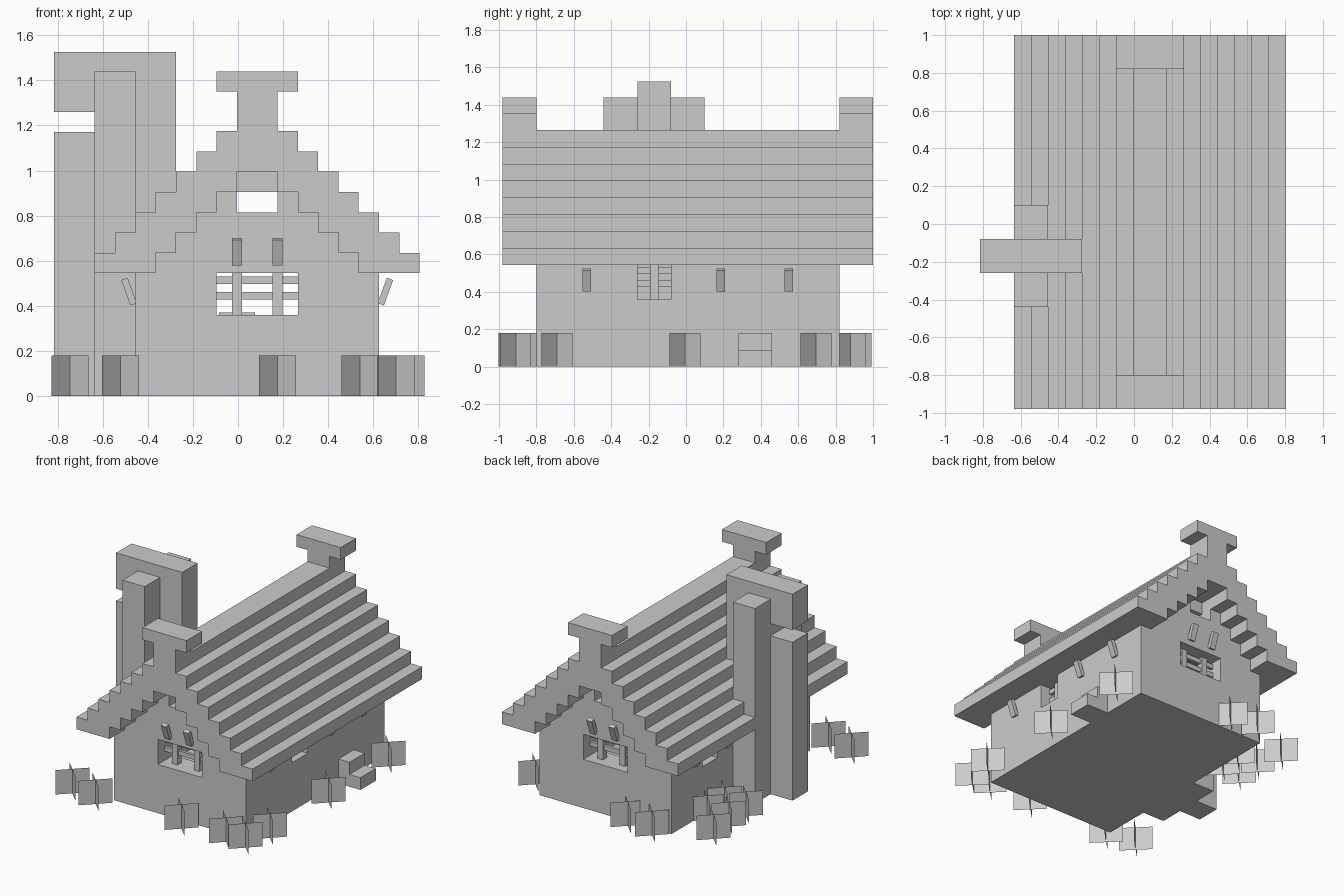
import bpy, bmesh, math
from mathutils import Vector, Matrix

if "Cube" in bpy.data.objects:
    bpy.data.objects.remove(bpy.data.objects["Cube"], do_unlink=True)

U = 0.18             # one block
H = U / 2            # one half step
CX = 0.085           # ridge line
EAVE = 0.545
Y0, Y1 = -0.80, 0.82  # gable wall faces

stone = bpy.data.materials.new("plain grey")
stone.use_nodes = True
stone.diffuse_color = (0.6, 0.6, 0.6, 1)
stone.node_tree.nodes["Principled BSDF"].inputs["Base Color"].default_value = (0.6, 0.6, 0.6, 1)


def finish(name, bm):
    bmesh.ops.recalc_face_normals(bm, faces=bm.faces)
    mesh = bpy.data.meshes.new(name)
    bm.to_mesh(mesh)
    bm.free()
    mesh.materials.append(stone)
    obj = bpy.data.objects.new(name, mesh)
    bpy.context.collection.objects.link(obj)
    return obj


def add_box(bm, x, y, z):
    lo, hi = Vector((x[0], y[0], z[0])), Vector((x[1], y[1], z[1]))
    mat = Matrix.Translation((lo + hi) / 2) @ Matrix.Diagonal((*(hi - lo), 1))
    bmesh.ops.create_cube(bm, size=1, matrix=mat)


def boxes(name, *items):
    bm = bmesh.new()
    for item in items:
        add_box(bm, *item)
    return finish(name, bm)


def prism(name, outline, y):
    """Extrude an x-z outline along y."""
    bm = bmesh.new()
    face = bm.faces.new([bm.verts.new((px, y[0], pz)) for px, pz in outline])
    ext = bmesh.ops.extrude_face_region(bm, geom=[face])
    moved = [v for v in ext["geom"] if isinstance(v, bmesh.types.BMVert)]
    bmesh.ops.translate(bm, verts=moved, vec=(0, y[1] - y[0], 0))
    return finish(name, bm)


def steps(half_width, count):
    """Left-hand stair line rising from the eave to the ridge."""
    pts = []
    for k in range(count):
        px = -half_width + H * k
        pts += [(px, EAVE + H * k), (px, EAVE + H * (k + 1))]
    return pts


def both_sides(left):
    right = [(-px, pz) for px, pz in reversed(left)]
    return [(px + CX, pz) for px, pz in left + right]


# Stepped roof shell with open gable ends
upper = both_sides(steps(4 * U, 8))
lower = both_sides(steps(2.5 * U, 5))
prism("roof", upper + lower[::-1], (Y0 - U, Y1 + U))
boxes("ridge_beam", ((CX - H, CX + H), (Y0 + H, Y1 - H), (0.905, 1.0)))

# Ornaments on both ridge ends
for name, y in (("front_ridge_ornament", Y0 - U), ("back_ridge_ornament", Y1)):
    boxes(name, ((CX - H, CX + H), (y, y + U), (1.26, 1.35)),
          ((CX - U, CX + U), (y, y + U), (1.35, 1.44)))

# House body with a slot under the ridge
wall = [(-3 * U, 0), (-3 * U, EAVE)] + steps(2.5 * U, 4) + [(-H, 0.905), (-H, 0.815)]
body = prism("house_walls", both_sides(wall), (Y0, Y1))

# Room and window openings
SILL = 2 * U
WZ = (SILL, EAVE)
right_y = (Y0 + 3 * U, Y0 + 4 * U)
left_y = (Y0 + 6 * U, Y0 + 7 * U)
wall_l, wall_r = CX - 3 * U, CX + 3 * U
cutters = [
    boxes("room_cutter", ((wall_l + U, wall_r - U), (Y0 + U, Y1 - U), (U, 0.725))),
    boxes("gable_window_cutter", ((CX - U, CX + U), (Y0 - U, Y1 + U), WZ)),
    boxes("east_window_cutter", ((CX, wall_r + U), right_y, WZ)),
    boxes("west_window_cutter", ((wall_l - U, CX), left_y, WZ)),
]
for cutter in cutters:
    mod = body.modifiers.new(cutter.name, 'BOOLEAN')
    mod.operation = 'DIFFERENCE'
    mod.solver = 'EXACT'
    mod.object = cutter
    cutter.hide_render = True
    cutter.hide_viewport = True
    cutter.display_type = 'WIRE'

# Fence bars in the windows
RAILS = ((0.428, 0.462), (0.496, 0.53))
P, R = U / 8, U / 16
for name, y in (("front_window_fence", Y0 + H), ("back_window_fence", Y1 - H)):
    posts = [((x - P, x + P), (y - P, y + P), WZ) for x in (CX - H, CX + H)]
    rails = [((CX - U, CX + U), (y - R, y + R), z) for z in RAILS]
    boxes(name, *posts, *rails)
for name, x, span in (("east_window_fence", wall_r - H, right_y),
                      ("west_window_fence", wall_l + H, left_y)):
    mid = sum(span) / 2
    boxes(name, ((x - P, x + P), (mid - P, mid + P), WZ),
          *[((x - R, x + R), span, z) for z in RAILS])

# Small table inside
boxes("table", ((-0.03, 0.015), (0.08, 0.125), (U, SILL)),
      ((-0.085, 0.075), (0.025, 0.18), (SILL, SILL + 0.011)))

# Chimney: stepped breast with smoke gap, and a cross stack
bx, sx, ix, rx = -0.815, -0.635, -0.455, -0.275
prism("chimney_breast", [(bx, 0), (ix, 0), (ix, 0.73), (rx, 0.73), (rx, 1.525), (bx, 1.525),
                         (bx, 1.26), (sx, 1.26), (sx, 1.17), (bx, 1.17)], right_y)
boxes("chimney_stack", ((sx, ix), (right_y[0] - U, right_y[1] + U), (0, 1.44)))

# Door step
boxes("door_step", ((wall_r, wall_r + H), left_y, (0, U)),
      ((wall_r + H, wall_r + U), left_y, (0, H)))


# Torches leaning out of the walls
def torch(name, x, y, z, out_angle):
    bm = bmesh.new()
    add_box(bm, (-0.015, 0.015), (-0.0225, 0.0225), (-0.06, 0.06))
    mat = (Matrix.Translation((x, y, z)) @ Matrix.Rotation(out_angle, 4, 'Z')
           @ Matrix.Rotation(math.radians(20), 4, 'Y'))
    bm.transform(mat)
    finish(name, bm)


for x in (CX - H, CX + H):
    torch("front_torch", x, Y0 - 0.028, 0.64, -math.pi / 2)
    torch("back_torch", x, Y1 + 0.028, 0.64, math.pi / 2)
for y in (-0.53, 0.185, 0.55):
    torch("east_torch", wall_r + 0.028, y, 0.463, 0)
    torch("west_torch", wall_l - 0.028, y, 0.463, math.pi)

# Plants as crossed upright planes
PLANTS = [(-0.745, -0.87), (-0.52, -0.92), (0.175, -0.91), (0.54, -0.91), (0.70, -0.91),
          (0.745, -0.69), (0.745, -0.005), (0.745, 0.695), (-0.14, 0.88), (-0.36, 0.91),
          (-0.73, 0.72), (-0.52, 0.50), (-0.70, 0.50), (-0.54, 0.32), (-0.70, 0.30)]
D = 0.082
for px, py in PLANTS:
    bm = bmesh.new()
    for s in (1, -1):
        corners = [(-D, 0), (D, 0), (D, U), (-D, U)]
        bm.faces.new([bm.verts.new((px + d, py + s * d, z)) for d, z in corners])
    finish("plant", bm)
